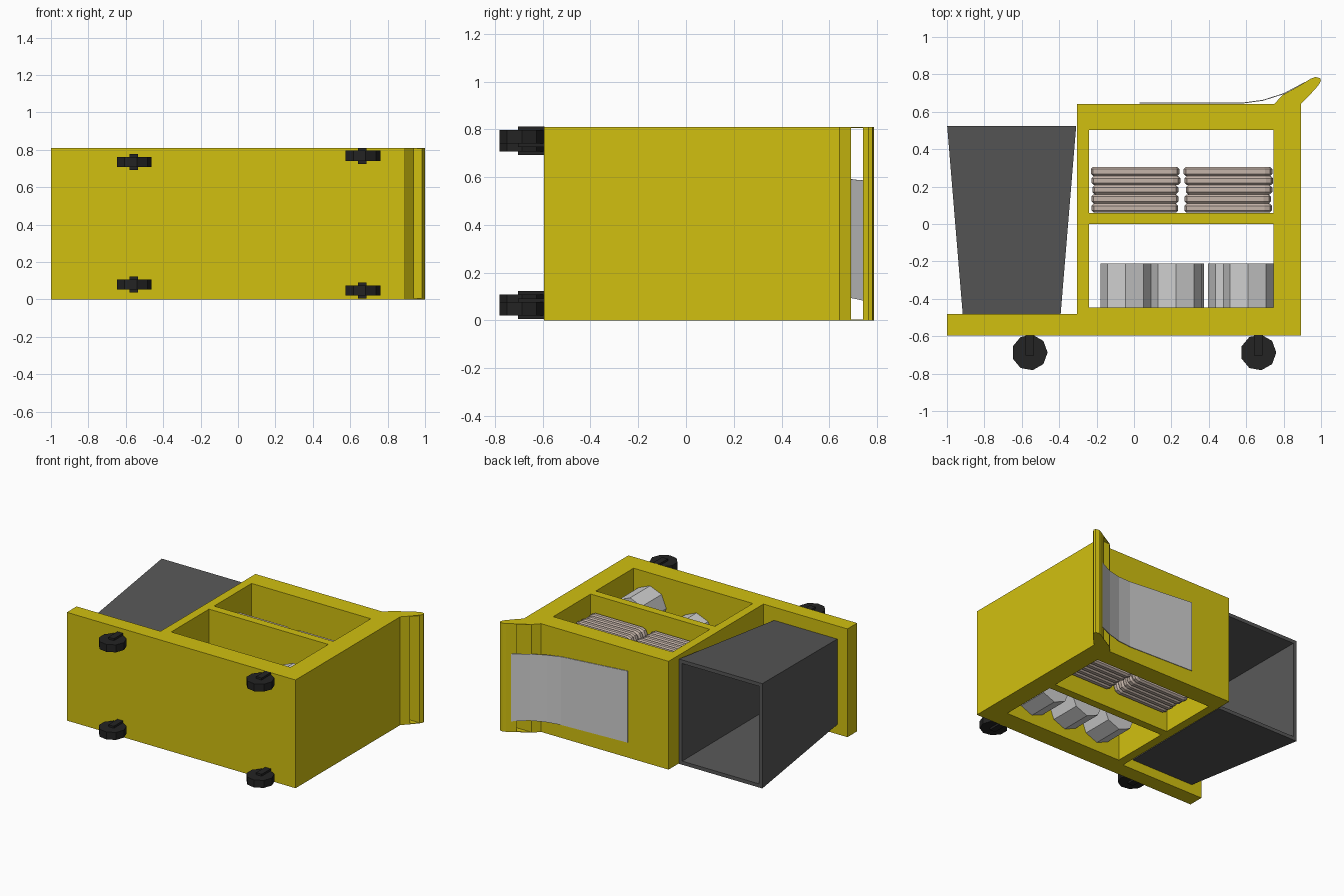
import bpy, bmesh, math, random
from mathutils import Vector, Matrix

if "Cube" in bpy.data.objects:
    bpy.data.objects.remove(bpy.data.objects["Cube"])

random.seed(4)


def material(name, rgb):
    m = bpy.data.materials.new(name)
    m.diffuse_color = (*rgb, 1)
    m.use_nodes = True
    m.node_tree.nodes["Principled BSDF"].inputs["Base Color"].default_value = m.diffuse_color
    return m


YELLOW = material("yellow plastic", (0.64, 0.53, 0.005))
GREY = material("dark grey bin", (0.095, 0.095, 0.095))
BLACK = material("black rubber", (0.017, 0.017, 0.017))
BEIGE = material("beige towel", (0.56, 0.46, 0.40))
WHITE = material("light grey paper", (0.63, 0.63, 0.63))


def add(name, bm, mat):
    bmesh.ops.recalc_face_normals(bm, faces=bm.faces)
    me = bpy.data.meshes.new(name)
    bm.to_mesh(me)
    bm.free()
    me.materials.append(mat)
    ob = bpy.data.objects.new(name, me)
    bpy.context.collection.objects.link(ob)
    return ob


def profile(name, outlines, z0, z1, mat):
    """Extrude xy outlines (first is outer, others are holes) from z0 to z1."""
    cu = bpy.data.curves.new(name, 'CURVE')
    cu.dimensions = '2D'
    cu.fill_mode = 'BOTH'
    cu.extrude = (z1 - z0) / 2
    for pts in outlines:
        s = cu.splines.new('POLY')
        s.points.add(len(pts) - 1)
        for p, (x, y) in zip(s.points, pts):
            p.co = (x, y, 0, 1)
        s.use_cyclic_u = True
    tmp = bpy.data.objects.new(name + "_curve", cu)
    bpy.context.collection.objects.link(tmp)
    dg = bpy.context.evaluated_depsgraph_get()
    me = bpy.data.meshes.new_from_object(tmp.evaluated_get(dg))
    bpy.data.objects.remove(tmp)
    bm = bmesh.new()
    bm.from_mesh(me)
    bpy.data.meshes.remove(me)
    bmesh.ops.remove_doubles(bm, verts=bm.verts, dist=1e-4)
    bmesh.ops.translate(bm, verts=bm.verts, vec=(0, 0, (z0 + z1) / 2))
    for f in bm.faces:
        f.material_index = 0
        f.smooth = False
    return add(name, bm, mat)


def rect(x0, x1, y0, y1):
    return [(x0, y0), (x1, y0), (x1, y1), (x0, y1)]


# Cart body with two open compartments
DEPTH = 0.81
profile("cart_frame", [
    [(-1, -0.595), (0.893, -0.595), (0.893, 0.642), (-0.305, 0.642), (-0.305, -0.48), (-1, -0.48)],
    rect(-0.24, 0.747, 0.06, 0.503),
    rect(-0.24, 0.747, -0.447, 0.0)], 0, DEPTH, YELLOW)

# Push handle: foot, grip bar and thin end plates
foot = [(0.75, 0.642), (0.893, 0.642), (0.94, 0.69), (0.795, 0.69)]
grip = [(0.885, 0.74), (0.985, 0.74), (0.999, 0.765), (0.995, 0.78), (0.97, 0.786), (0.945, 0.777)]
profile("handle_foot", [foot], 0, DEPTH, YELLOW)
profile("handle_grip", [grip], 0, DEPTH, YELLOW)
link = [(0.795, 0.69), (0.94, 0.69), (0.985, 0.74), (0.885, 0.74)]
for side, z in (("low", 0), ("high", DEPTH - 0.004)):
    profile("handle_end_" + side, [link], z, z + 0.004, YELLOW)

# Tapered open bin
bm = bmesh.new()
rings = []
for hx, hz, y in ((0.262, 0.32, -0.48), (0.345, 0.392, 0.525),
                  (0.318, 0.365, 0.525), (0.238, 0.296, -0.45)):
    rings.append([bm.verts.new((-0.654 + sx * hx, y, 0.392 + sz * hz))
                  for sx, sz in ((-1, -1), (1, -1), (1, 1), (-1, 1))])
for a, b in zip(rings, rings[1:]):
    for i in range(4):
        j = (i + 1) % 4
        bm.faces.new((a[i], a[j], b[j], b[i]))
bm.faces.new(rings[0])
bm.faces.new(rings[-1])
add("waste_bin", bm, GREY)


def prism(bm, sides, r, depth, center, axis, turn=0.0):
    rot = Matrix.Rotation(math.pi / 2, 4, 'X') if axis == 'Y' else Matrix()
    m = Matrix.Translation(center) @ rot @ Matrix.Rotation(turn, 4, 'Z')
    bmesh.ops.create_cone(bm, cap_ends=True, segments=sides, radius1=r,
                          radius2=r, depth=depth, matrix=m)


def box(bm, size, center):
    return bmesh.ops.create_cube(bm, size=1, matrix=Matrix.Translation(center)
                                 @ Matrix.Diagonal((*size, 1)))


# Castors: wheel, fork and axle cap
for i, (x, z) in enumerate(((-0.558, 0.08), (-0.558, 0.735), (0.665, 0.048), (0.665, 0.768))):
    bm = bmesh.new()
    prism(bm, 9, 0.096, 0.056, (x, -0.687, z), 'Z', math.pi / 2 + math.pi / 9)
    box(bm, (0.046, 0.11, 0.086), (x, -0.648, z))
    add(f"castor_{i + 1}", bm, BLACK)

# Folded towels in two stacks
for s, cx in enumerate((0.008, 0.505)):
    for k in range(5):
        bm = bmesh.new()
        w = 0.465 + random.uniform(-0.006, 0.012)
        box(bm, (w, 0.049, 0.56), (cx + random.uniform(-0.004, 0.004), 0.085 + 0.049 * k, 0.405))
        up = [e for e in bm.edges if abs((e.verts[0].co - e.verts[1].co).y) > 0.04]
        bmesh.ops.bevel(bm, geom=up, offset=0.04, segments=2, profile=0.5, affect='EDGES')
        rim = [e for e in bm.edges if abs((e.verts[0].co - e.verts[1].co).y) < 0.01]
        bmesh.ops.bevel(bm, geom=rim, offset=0.012, segments=1, profile=0.5, affect='EDGES')
        add(f"towel_{s + 1}_{k + 1}", bm, BEIGE)

# Paper rolls standing on the lower shelf
spots = [(-0.045, 0.20), (0.24, 0.20), (0.53, 0.20),
         (-0.045, 0.48), (0.225, 0.48), (0.34, 0.34), (0.61, 0.58)]
for i, (x, z) in enumerate(s for s in spots if s != (0.34, 0.34)):
    bm = bmesh.new()
    prism(bm, 8, 0.135, 0.236, (x, -0.328, z), 'Y')
    add(f"paper_roll_{i + 1}", bm, WHITE)

# Cloth draped over the top and the handle
bm = bmesh.new()
path = [(0.03, 0.649, 0.115, 0.65), (0.58, 0.649, 0.10, 0.61), (0.69, 0.664, 0.097, 0.60),
        (0.80, 0.699, 0.093, 0.59), (0.915, 0.76, 0.08, 0.585)]
rows = [[bm.verts.new((x, y + d, z)) for d, z in ((0, z0), (0, z1), (-0.005, z1), (-0.005, z0))]
        for x, y, z0, z1 in path]
for a, b in zip(rows, rows[1:]):
    for i in range(4):
        j = (i + 1) % 4
        bm.faces.new((a[i], a[j], b[j], b[i]))
bm.faces.new(rows[0])
bm.faces.new(rows[-1])
add("draped_cloth", bm, WHITE)
